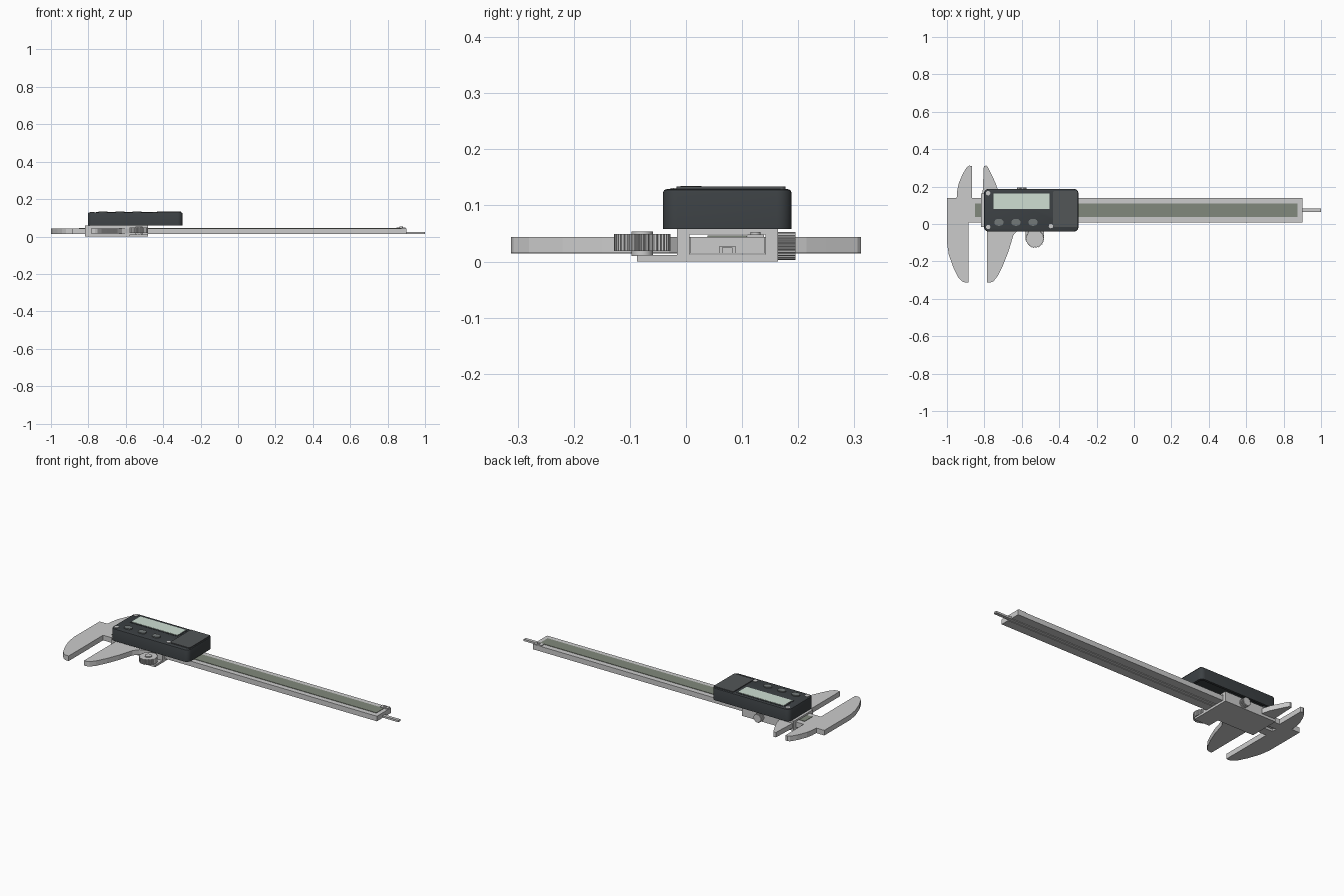
import bpy, bmesh, math
from mathutils import Vector, Matrix

if "Cube" in bpy.data.objects:
    bpy.data.objects.remove(bpy.data.objects["Cube"])


def mat(name, rgb):
    m = bpy.data.materials.new(name)
    m.diffuse_color = (*rgb, 1)
    m.use_nodes = True
    m.node_tree.nodes["Principled BSDF"].inputs["Base Color"].default_value = m.diffuse_color
    return m


DARK = mat("dark_plastic", (0.045, 0.052, 0.057))
COVER = mat("cover_plastic", (0.085, 0.092, 0.097))
SCREEN = mat("screen", (0.62, 0.74, 0.65))
STRIP = mat("scale_green", (0.22, 0.25, 0.20))
BUTTON = mat("button_grey", (0.17, 0.19, 0.19))


def finish(name, bm, material=None, smooth=False):
    bmesh.ops.recalc_face_normals(bm, faces=bm.faces)
    me = bpy.data.meshes.new(name)
    bm.to_mesh(me)
    bm.free()
    ob = bpy.data.objects.new(name, me)
    bpy.context.collection.objects.link(ob)
    if material:
        me.materials.append(material)
    if smooth:
        bpy.ops.object.select_all(action='DESELECT')
        ob.select_set(True)
        bpy.context.view_layer.objects.active = ob
        bpy.ops.object.shade_smooth_by_angle(angle=math.radians(35))
    return ob


def prism_bm(points, lo, hi, axis='z'):
    """Extrude a 2D profile along an axis (z: xy profile, x: yz, y: xz)."""
    place = {'z': lambda a, b, h: (a, b, h),
             'x': lambda a, b, h: (h, a, b),
             'y': lambda a, b, h: (a, h, b)}[axis]
    bm = bmesh.new()
    face = bm.faces.new([bm.verts.new(place(a, b, lo)) for a, b in points])
    out = bmesh.ops.extrude_face_region(bm, geom=[face])
    verts = [v for v in out['geom'] if isinstance(v, bmesh.types.BMVert)]
    bmesh.ops.translate(bm, verts=verts, vec=place(0, 0, hi - lo))
    bmesh.ops.recalc_face_normals(bm, faces=bm.faces)
    return bm


def prism(name, points, lo, hi, axis='z', material=None, smooth=False):
    return finish(name, prism_bm(points, lo, hi, axis), material, smooth)


def rect(x0, x1, y0, y1):
    return [(x0, y0), (x1, y0), (x1, y1), (x0, y1)]


def rounded(x0, x1, y0, y1, r, n=6):
    pts = []
    for k, (cx, cy) in enumerate([(x1 - r, y1 - r), (x0 + r, y1 - r),
                                  (x0 + r, y0 + r), (x1 - r, y0 + r)]):
        for i in range(n + 1):
            a = math.pi / 2 * (k + i / n)
            pts.append((cx + r * math.cos(a), cy + r * math.sin(a)))
    return pts


def ellipse(cx, cy, rx, ry, n=24):
    return [(cx + rx * math.cos(2 * math.pi * i / n),
             cy + ry * math.sin(2 * math.pi * i / n)) for i in range(n)]


def knurl(cx, cy, r, teeth, depth):
    pts = []
    for i in range(teeth * 4):
        a = 2 * math.pi * i / (teeth * 4)
        rr = r if i % 4 < 2 else r - depth
        pts.append((cx + rr * math.cos(a), cy + rr * math.sin(a)))
    return pts


Z0, Z1 = 0.014, 0.044   # thickness of beam and jaws

# beam with depth rod groove underneath
prism("beam", [(0.008, Z0), (0.06, Z0), (0.06, 0.027), (0.088, 0.027),
               (0.088, Z0), (0.14, Z0), (0.14, Z1), (0.008, Z1)],
      -0.885, 0.9, 'x')
prism("scale_strip", rect(-0.85, 0.875, 0.038, 0.109), Z1 - 0.002, 0.0465, material=STRIP)
prism("depth_rod", rect(-0.6, 1.0, 0.064, 0.083), 0.014, 0.025)
prism("stop_plate", rect(0.847, 0.895, 0.11, 0.139), Z1 - 0.002, 0.048)
prism("stop_screw", ellipse(0.872, 0.124, 0.009, 0.009, 16), 0.045, 0.053, smooth=True)

# fixed jaws
prism("fixed_jaw", [(-1, 0.14), (-1, -0.10), (-0.99, -0.165), (-0.965, -0.235),
                    (-0.94, -0.285), (-0.92, -0.306), (-0.905, -0.312),
                    (-0.885, -0.312), (-0.885, 0.14), (-0.865, 0.14),
                    (-0.865, 0.31), (-0.88, 0.312), (-0.893, 0.305),
                    (-0.915, 0.27), (-0.938, 0.215), (-0.945, 0.18),
                    (-0.948, 0.14)], Z0, Z1)

# sliding jaws
prism("sliding_lower_jaw", [(-0.785, 0.0), (-0.785, -0.312), (-0.765, -0.312),
                            (-0.752, -0.307), (-0.73, -0.28), (-0.70, -0.22),
                            (-0.672, -0.15), (-0.645, -0.06), (-0.62, -0.03),
                            (-0.58, -0.015), (-0.58, 0.0)], Z0 + 0.001, Z1)
prism("sliding_upper_jaw", [(-0.81, 0.15), (-0.803, 0.31), (-0.79, 0.312),
                            (-0.783, 0.306), (-0.755, 0.25), (-0.738, 0.215),
                            (-0.725, 0.17), (-0.725, 0.15)], Z0 + 0.001, Z1)

# slider sleeve wrapped around the beam
SX0, SX1 = -0.817, -0.48
prism("slider_base", rect(SX0, SX1, -0.016, 0.164), 0.0, 0.013)
prism("slider_top", rect(SX0, SX1, -0.016, 0.164), 0.048, 0.058)
for name, y0, y1 in (("front", -0.016, 0.006), ("back", 0.142, 0.164)):
    prism("slider_wall_" + name, rect(SX0, SX1, y0, y1), 0.013, 0.048)

# thumb roller on its bracket
prism("roller_bracket", rect(-0.58, -0.48, -0.087, -0.014), 0.0, 0.012)
prism("thumb_roller", knurl(-0.53, -0.078, 0.05, 36, 0.004), 0.019, 0.049)
prism("roller_hub", ellipse(-0.53, -0.078, 0.019, 0.019), 0.01, 0.054, smooth=True)

# lock screw at the back
prism("lock_screw", knurl(-0.6, 0.028, 0.025, 24, 0.0025), 0.164, 0.195, 'y')

# hollow display housing
bm = prism_bm(rounded(-0.802, -0.297, -0.041, 0.188, 0.026), 0.058, 0.129)
bm.faces.ensure_lookup_table()
bottom = min(bm.faces, key=lambda f: f.calc_center_median().z)
bmesh.ops.inset_region(bm, faces=[bottom], thickness=0.014)
out = bmesh.ops.extrude_discrete_faces(bm, faces=[bottom])
bmesh.ops.translate(bm, verts=out['faces'][0].verts, vec=(0, 0, 0.055))
top = max(bm.faces, key=lambda f: f.calc_center_median().z)
bmesh.ops.bevel(bm, geom=list(top.edges), offset=0.006, segments=2,
                profile=0.5, affect='EDGES')
finish("housing", bm, DARK, True)

# screen, battery cover, buttons and screws on the housing
prism("screen_frame", rounded(-0.758, -0.445, 0.073, 0.17, 0.008, 3), 0.126, 0.1305, material=DARK)
prism("screen", rect(-0.75, -0.452, 0.081, 0.162), 0.126, 0.132, material=SCREEN)
prism("battery_cover", rounded(-0.432, -0.304, -0.017, 0.177, 0.006, 3), 0.126, 0.134,
      material=COVER)
for i in range(3):
    prism(f"button_{i + 1}", ellipse(-0.722 + 0.091 * i, 0.009, 0.025, 0.019),
          0.126, 0.135, material=BUTTON, smooth=True)
for i, (x, y) in enumerate([(-0.78, 0.165), (-0.78, -0.016), (-0.444, -0.011)]):
    prism(f"housing_screw_{i + 1}", ellipse(x, y, 0.012, 0.012, 16), 0.126, 0.131, smooth=True)
